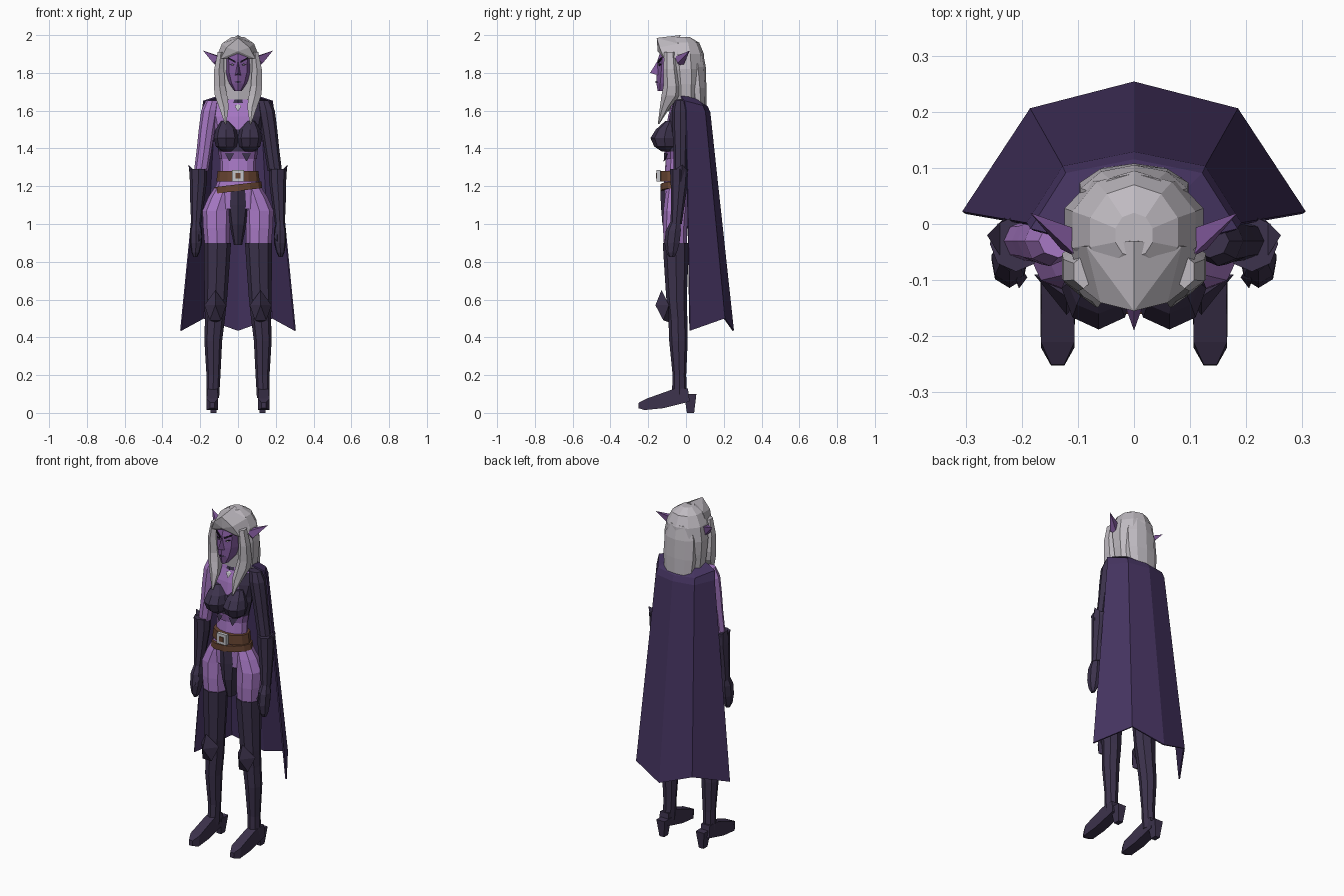
import bpy, bmesh, math
from mathutils import Vector


def material(name, col):
    m = bpy.data.materials.new(name)
    m.diffuse_color = (*col, 1)
    return m


SKIN = material("violet skin", (0.39, 0.19, 0.56))
FACE = material("shaded violet skin", (0.22, 0.10, 0.33))
LEATHER = material("dark leather", (0.045, 0.032, 0.072))
CAPE = material("purple cloth", (0.058, 0.033, 0.115))
HAIR = material("silver hair", (0.52, 0.49, 0.53))
BROWN = material("brown belt leather", (0.14, 0.06, 0.032))
METAL = material("pale metal", (0.55, 0.55, 0.58))
INK = material("near black", (0.01, 0.006, 0.015))


def finish(name, bm, *mats):
    bmesh.ops.recalc_face_normals(bm, faces=bm.faces)
    me = bpy.data.meshes.new(name)
    bm.to_mesh(me)
    bm.free()
    for m in mats:
        me.materials.append(m)
    ob = bpy.data.objects.new(name, me)
    bpy.context.collection.objects.link(ob)
    return ob


def loft(name, rings, mat, n=8, s=1, tilt=0):
    """Stack of elliptical rings (x, y, z, rx, ry); s=-1 mirrors in x."""
    bm = bmesh.new()
    loops = []
    for x, y, z, rx, ry in rings:
        loop = []
        for i in range(n):
            a = 2 * math.pi * i / n - math.pi / 2
            px = x + rx * math.cos(a)
            loop.append(bm.verts.new((s * px, y + ry * math.sin(a), z + tilt * px)))
        loops.append(loop)
    for a, b in zip(loops, loops[1:]):
        for i in range(n):
            j = (i + 1) % n
            bm.faces.new((a[i], a[j], b[j], b[i]))
    bm.faces.new(loops[0])
    bm.faces.new(loops[-1])
    return finish(name, bm, mat)


def hull(name, pts, mat, s=1):
    """Faceted solid around a few points."""
    bm = bmesh.new()
    vs = [bm.verts.new((s * x, y, z)) for x, y, z in pts]
    res = bmesh.ops.convex_hull(bm, input=vs)
    bmesh.ops.delete(bm, geom=[v for v in bm.verts if not v.link_faces], context='VERTS')
    return finish(name, bm, mat)


def box(name, x, y, z, w, d, h, mat):
    return hull(name, [(x + i * w / 2, y + j * d / 2, z + k * h / 2)
                       for i in (-1, 1) for j in (-1, 1) for k in (-1, 1)], mat)


def plate(name, pts, mat, s=1):
    """Thin painted detail lying on the slanted face front, from (x, z) points."""
    return hull(name, [(x, -0.158 + 0.5 * x + d, z) for x, z in pts for d in (0, 0.008)], mat, s)


# Torso, with one shoulder covered by the dark top
torso = loft("torso", [(0, -.05, 1.08, .12, .065), (0, -.05, 1.18, .125, .068), (0, -.055, 1.27, .095, .058),
                       (0, -.05, 1.37, .097, .055), (0, -.045, 1.47, .115, .065), (0, -.035, 1.57, .135, .06),
                       (0, -.03, 1.64, .13, .045), (0, -.03, 1.68, .05, .04)], SKIN, 12)
torso.data.materials.append(LEATHER)
for f in torso.data.polygons:
    if f.center.x > .07 and f.center.z > 1.45:
        f.material_index = 1
loft("bodice_band", [(0, -.05, 1.385, .103, .062), (0, -.046, 1.47, .121, .071), (0, -.043, 1.50, .12, .066)], LEATHER, 12)
loft("midriff_trim", [(0, -.053, 1.345, .1, .06), (0, -.05, 1.385, .104, .063)], FACE, 12)
loft("choker", [(0, -.03, 1.64, .06, .052), (0, -.03, 1.67, .05, .045), (0, -.035, 1.74, .045, .045)], LEATHER)
hull("pendant", [(-.018, -.088, 1.625), (.018, -.088, 1.625), (0, -.096, 1.595), (0, -.075, 1.61), (0, -.08, 1.635)], METAL)

# Hips, loincloth and belts
loft("loincloth", [(0, -.06, .89, .022, .035), (0, -.055, 1.0, .045, .07), (0, -.053, 1.1, .06, .08),
                   (0, -.053, 1.2, .055, .083)], LEATHER)
loft("belt", [(0, -.058, 1.225, .115, .08), (0, -.058, 1.28, .108, .08)], BROWN, 12)
loft("hanging_belt", [(0, -.056, 1.175, .128, .08), (0, -.056, 1.21, .124, .08)], BROWN, 12, tilt=.12)
box("buckle", 0, -.146, 1.255, .062, .02, .062, METAL)
box("buckle_hole", 0, -.156, 1.255, .028, .008, .028, BROWN)

# Head and face
loft("head", [(0, -.115, 1.705, .02, .035), (0, -.087, 1.745, .047, .07), (0, -.075, 1.80, .066, .08),
              (0, -.07, 1.87, .07, .08), (0, -.06, 1.93, .06, .07)], FACE)
hull("nose", [(0, -.19, 1.80), (0, -.15, 1.865), (-.018, -.14, 1.785), (.018, -.14, 1.785), (0, -.13, 1.82)], FACE)
hull("mouth", [(-.022, -.146, 1.752), (.022, -.146, 1.752), (0, -.162, 1.758), (0, -.162, 1.746), (0, -.14, 1.75)], LEATHER)

# Hair: cap, peaked fringe and back fall
loft("hair_cap", [(0, .0, 1.66, .115, .08), (0, .0, 1.74, .125, .09), (0, -.003, 1.82, .13, .1), (0, -.01, 1.9, .115, .105),
                  (0, -.015, 1.96, .082, .085), (0, -.02, 1.99, .035, .04)], HAIR, 10)
hull("hair_fringe", [(0, -.03, 2.0), (0, -.155, 1.985), (0, -.15, 1.915)] +
     [(s * x, y, z) for s in (-1, 1) for x, y, z in
      ((.085, -.04, 1.955), (.06, -.14, 1.935), (.092, -.115, 1.875), (.115, -.04, 1.88))], HAIR)
loft("hair_back", [(0, .068, 1.615, .092, .04), (0, .058, 1.72, .102, .05), (0, .045, 1.83, .1, .06),
                   (0, .04, 1.91, .075, .05)], HAIR, 10)

for s, side in ((-1, "right"), (1, "left")):
    # Facial details, ears and front hair locks
    plate(side + "_eyebrow", [(.012, 1.862), (.014, 1.853), (.052, 1.882), (.05, 1.872)], INK, s)
    plate(side + "_eye", [(.017, 1.842), (.028, 1.849), (.046, 1.847), (.03, 1.836)], INK, s)
    plate(side + "_eye_glint", [(.024, 1.845), (.038, 1.8455), (.03, 1.839)], METAL, s).location.y = -.0015
    hull(side + "_ear", [(.185, .02, 1.918), (.1, -.06, 1.885), (.1, -.01, 1.89), (.1, -.02, 1.825), (.13, -.045, 1.85)], FACE, s)
    loft(side + "_hair_lock", [(.09, -.085, 1.91, .02, .03), (.1, -.082, 1.82, .03, .038), (.098, -.075, 1.73, .035, .045),
                               (.09, -.08, 1.68, .038, .05), (.075, -.11, 1.62, .03, .028),
                               (.066, -.145, 1.53, .004, .004)], HAIR, 6, s)

    # Bodice cup
    loft(side + "_bodice_cup", [(.058, -.1, 1.385, .025, .03), (.062, -.11, 1.41, .055, .058), (.063, -.115, 1.455, .066, .073),
                                (.063, -.105, 1.5, .055, .055), (.07, -.085, 1.545, .02, .025)], LEATHER, 8, s)
    hull(side + "_trim_point", [(.02, -.117, 1.375), (.07, -.1, 1.375), (.045, -.118, 1.33), (.045, -.09, 1.36)], LEATHER, s)

    # Arm, gauntlet and hand
    loft(side + "_upper_arm", [(.135, -.03, 1.655, .035, .03), (.15, -.03, 1.6, .045, .045), (.165, -.03, 1.5, .043, .042),
                               (.178, -.03, 1.4, .04, .037), (.195, -.03, 1.28, .038, .035)],
         SKIN if s < 0 else LEATHER, 8, s)
    loft(side + "_gauntlet", [(.21, -.035, 1.29, .047, .05), (.21, -.035, 1.22, .045, .046), (.216, -.042, 1.12, .037, .037),
                              (.222, -.052, 1.0, .026, .03)], LEATHER, 8, s)
    hull(side + "_gauntlet_spike", [(.262, -.02, 1.315), (.23, -.07, 1.28), (.23, .012, 1.28), (.25, -.03, 1.2)], LEATHER, s)
    loft(side + "_hand", [(.222, -.055, 1.01, .022, .028), (.222, -.065, .965, .033, .042), (.222, -.072, .9, .033, .042),
                          (.225, -.075, .85, .022, .03), (.226, -.075, .825, .01, .015)], LEATHER, 7, s)
    hull(side + "_thumb", [(.2, -.08, .98), (.19, -.095, .93), (.205, -.115, .91), (.215, -.09, .9), (.21, -.1, .97)], LEATHER, s)

    # Leg, tall boot, knee guard, foot and heel
    loft(side + "_thigh", [(.109, -.056, .87, .066, .06), (.113, -.058, .98, .071, .064), (.113, -.053, 1.07, .075, .067),
                           (.09, -.05, 1.14, .068, .062), (.07, -.05, 1.2, .05, .05)], SKIN, 8, s)
    loft(side + "_boot", [(.133, -.035, .08, .033, .04), (.13, -.035, .2, .037, .036), (.131, -.04, .38, .047, .049),
                          (.122, -.043, .5, .053, .05), (.118, -.05, .6, .06, .054), (.113, -.052, .75, .066, .062),
                          (.109, -.056, .9, .072, .067)], LEATHER, 8, s)
    hull(side + "_knee_guard", [(.12, -.13, .65), (.062, -.09, .57), (.178, -.09, .57), (.12, -.162, .57),
                                (.09, -.12, .49), (.15, -.12, .49), (.12, -.09, .48)], LEATHER, s)
    hull(side + "_foot", [(.136 + i * w, y, z) for i in (-1, 1) for w, y, z in
                          ((.012, -.252, .025), (.012, -.25, .055), (.03, -.22, .015), (.03, -.21, .075), (.031, -.12, .025),
                           (.028, -.07, .125), (.028, .01, .13), (.031, .02, .06))], LEATHER, s)
    hull(side + "_heel", [(.13 + i * w, y, z) for i in (-1, 1) for w, y, z in
                          ((.015, .005, 0), (.015, .043, 0), (.027, -.01, .1), (.027, .055, .1))], LEATHER, s)

# Cape with shoulder mantle: rows of half profiles, mirrored across x
rows = [[(.06, -.04, 1.69), (.055, .025, 1.69), (0, .045, 1.69)],
        [(.182, -.01, 1.65), (.12, .088, 1.625), (0, .112, 1.62)],
        [(.188, .0, 1.60), (.125, .1, 1.59), (0, .125, 1.59)],
        [(.303, .02, .435), (.183, .203, .50), (0, .25, .435)]]
bm = bmesh.new()
grid = [[bm.verts.new((-x, y, z)) for x, y, z in r] +
        [bm.verts.new(p) for p in r[1::-1]] for r in rows]
for a, b in zip(grid, grid[1:]):
    for i in range(4):
        bm.faces.new((a[i], a[i + 1], b[i + 1], b[i]))
cape = finish("cape", bm, CAPE)
mod = cape.modifiers.new("thickness", 'SOLIDIFY')
mod.thickness = .008
mod.offset = 0
